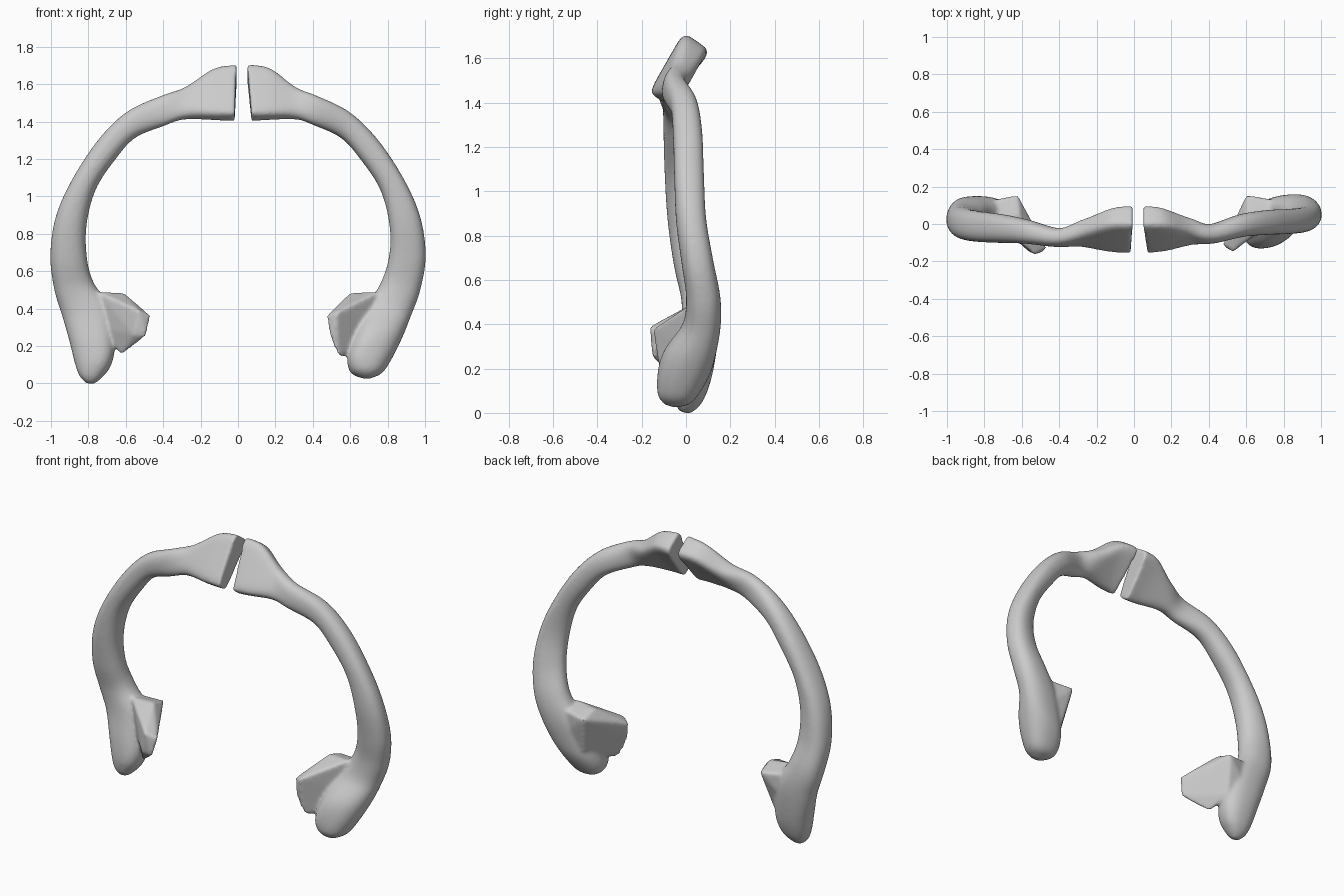
import bpy, bmesh, math
from mathutils import Vector

# Each section: outer edge xyz, inner edge xyz, half thickness at outer and inner edge, squareness
RIGHT = [
    (.048, .052, 1.675, .072, -.128, 1.418, .078, .048, 6),
    (.160, .045, 1.665, .160, -.120, 1.420, .072, .048, 5),
    (.290, .008, 1.582, .300, -.090, 1.420, .060, .048, 3),
    (.420, -.045, 1.538, .400, -.062, 1.382, .052, .052, 2.4),
    (.600, -.005, 1.448, .550, -.012, 1.312, .062, .060, 2.3),
    (.755, .018, 1.292, .655, -.004, 1.198, .070, .062, 2.3),
    (.895, .028, 1.072, .760, -.004, 1.040, .074, .058, 2.3),
    (.976, .038, .880, .810, .004, .850, .074, .058, 2.3),
    (1.003, .063, .680, .808, .036, .680, .078, .062, 2.3),
    (.975, .085, .500, .760, .070, .530, .082, .072, 2.3),
    (.925, .078, .360, .670, .055, .390, .088, .085, 2.3),
    (.872, .025, .230, .610, -.010, .230, .105, .125, 2.4),
    (.815, -.025, .120, .585, -.045, .120, .095, .105, 2.4),
    (.770, -.055, .060, .608, -.068, .060, .070, .072, 2.3),
    (.715, -.070, .030, .665, -.072, .030, .025, .025, 2.2),
]
LEFT = [
    (.006, .052, 1.675, .018, -.128, 1.418, .078, .048, 6),
    (.125, .045, 1.660, .120, -.125, 1.420, .072, .048, 5),
    (.265, -.002, 1.582, .275, -.100, 1.420, .060, .048, 3),
    (.410, -.066, 1.538, .395, -.080, 1.376, .050, .050, 2.4),
    (.600, -.040, 1.448, .550, -.042, 1.312, .066, .064, 2.3),
    (.755, -.020, 1.292, .655, -.030, 1.198, .080, .074, 2.3),
    (.895, -.004, 1.072, .760, -.025, 1.040, .088, .076, 2.3),
    (.976, .012, .880, .810, -.012, .850, .090, .076, 2.3),
    (1.003, .036, .680, .808, .015, .670, .088, .074, 2.3),
    (.982, .066, .500, .770, .055, .535, .086, .078, 2.3),
    (.940, .068, .360, .680, .055, .400, .085, .088, 2.3),
    (.900, .048, .220, .660, .022, .200, .085, .095, 2.4),
    (.870, .028, .100, .680, .002, .100, .072, .085, 2.4),
    (.845, .010, .035, .725, -.004, .035, .052, .055, 2.3),
    (.810, .000, .000, .765, -.004, .000, .022, .022, 2.2),
]
# Corner points of the flat-faced inner process and its neck
RIGHT_PROC = [(.60, .155, .45), (.60, .05, .485), (.472, -.11, .36), (.49, -.125, .25),
              (.535, -.11, .14), (.58, -.06, .14), (.64, .10, .22), (.53, -.15, .38),
              (.75, .02, .49), (.74, .03, .30), (.74, .13, .46), (.76, .12, .30), (.65, -.05, .40)]
LEFT_PROC = [(.62, .155, .45), (.61, .04, .485), (.465, -.13, .36), (.49, -.15, .25),
             (.62, -.05, .15), (.66, .08, .22), (.53, -.165, .39), (.56, -.15, .26),
             (.75, .02, .49), (.74, .03, .30), (.74, .13, .46), (.76, .12, .30), (.65, -.06, .40)]


def spline(rows, steps=6):
    out = []
    for i in range(len(rows) - 1):
        a, b, c, d = (rows[max(0, min(len(rows) - 1, i + k))] for k in (-1, 0, 1, 2))
        for s in range(steps):
            t = s / steps
            out.append([.5 * (2 * q + (r - p) * t + (2 * p - 5 * q + 4 * r - w) * t * t
                              + (3 * q - p - 3 * r + w) * t ** 3)
                        for p, q, r, w in zip(a, b, c, d)])
    return out + [list(rows[-1])]


def bone(name, rows, process, side, n=36):
    bm = bmesh.new()
    rows = spline(rows)
    mids = [(Vector(r[:3]) + Vector(r[3:6])) / 2 for r in rows]
    rings = []
    # curved shaft
    for i, r in enumerate(rows):
        d = (Vector(r[:3]) - Vector(r[3:6])) / 2
        tan = mids[min(i + 1, len(rows) - 1)] - mids[max(i - 1, 0)]
        nrm = tan.cross(d).normalized()
        ring = []
        for k in range(n):
            a = 2 * math.pi * k / n
            u, v = (math.copysign(abs(f(a)) ** (2 / r[8]), f(a)) for f in (math.cos, math.sin))
            t = r[7] + (r[6] - r[7]) * (u + 1) / 2
            ring.append(bm.verts.new(mids[i] + d * u + nrm * t * v))
        rings.append(ring)
    for a, b in zip(rings, rings[1:]):
        for k in range(n):
            bm.faces.new((a[k], a[k - 1], b[k - 1], b[k]))
    bm.faces.new(rings[0])
    bm.faces.new(rings[-1])
    # inner process
    pts = [bm.verts.new(p) for p in process]
    hull = bmesh.ops.convex_hull(bm, input=pts)
    loose = [v for v in hull["geom_interior"] if isinstance(v, bmesh.types.BMVert) and v.is_valid]
    bmesh.ops.delete(bm, geom=loose, context='VERTS')
    for v in bm.verts:
        v.co.x *= side
    bmesh.ops.recalc_face_normals(bm, faces=bm.faces)
    me = bpy.data.meshes.new(name)
    bm.to_mesh(me)
    bm.free()
    ob = bpy.data.objects.new(name, me)
    bpy.context.collection.objects.link(ob)
    # fuse and soften
    rm = ob.modifiers.new("fuse", 'REMESH')
    rm.mode = 'VOXEL'
    rm.voxel_size = .009
    rm.use_smooth_shade = True
    sm = ob.modifiers.new("soften", 'SMOOTH')
    sm.factor = .5
    sm.iterations = 14
    return ob


bone("right_bone", RIGHT, RIGHT_PROC, 1)
bone("left_bone", LEFT, LEFT_PROC, -1)
